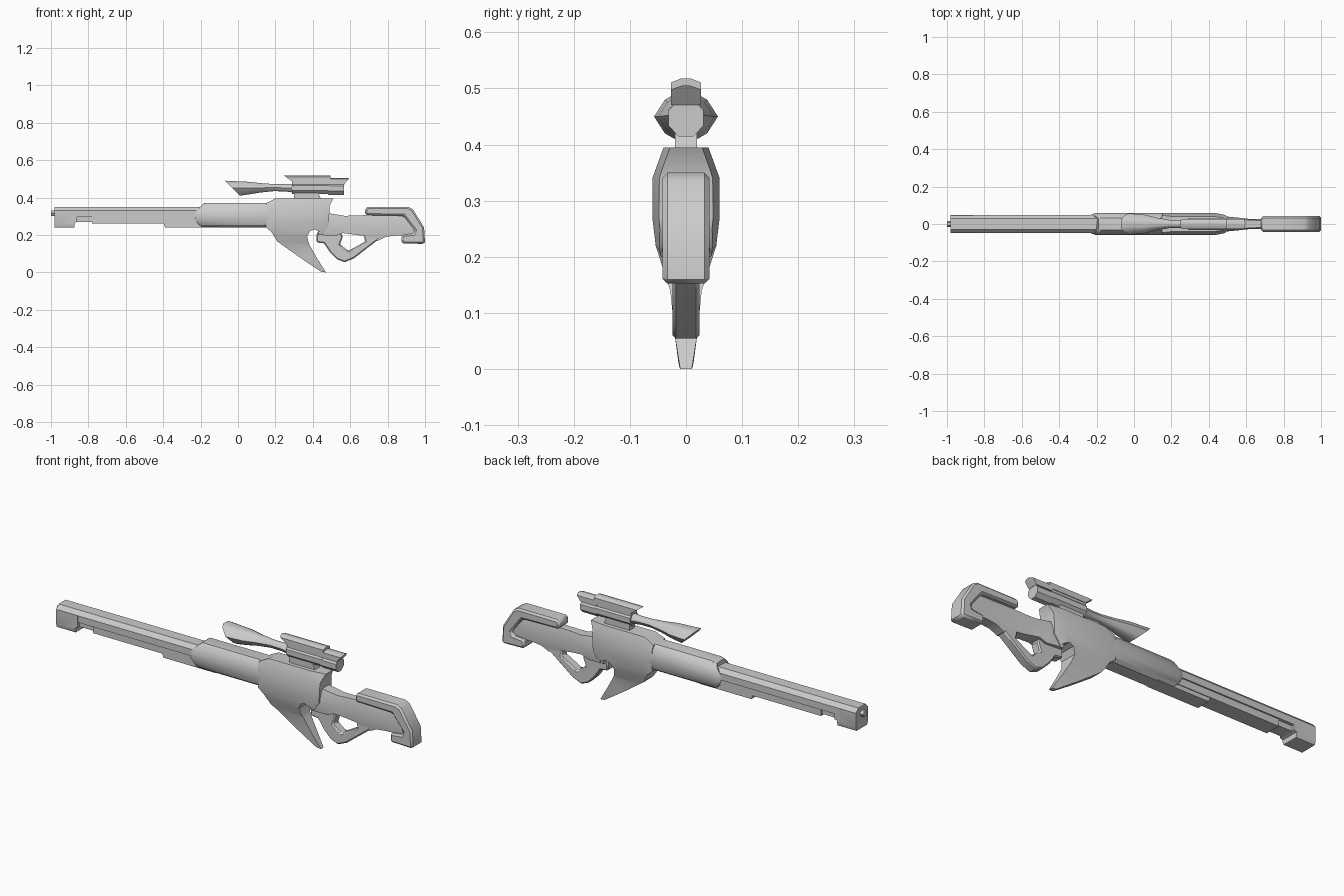
import bpy, bmesh, math
from mathutils import Vector

if "Cube" in bpy.data.objects:
    bpy.data.objects.remove(bpy.data.objects["Cube"])


def lerp(table, t):
    if t <= table[0][0]:
        return table[0][1]
    for (a, va), (b, vb) in zip(table, table[1:]):
        if t <= b:
            return va + (vb - va) * (t - a) / (b - a)
    return table[-1][1]


def finish(name, bm, bevel=0, angle=35):
    bmesh.ops.recalc_face_normals(bm, faces=bm.faces)
    me = bpy.data.meshes.new(name)
    bm.to_mesh(me)
    bm.free()
    ob = bpy.data.objects.new(name, me)
    bpy.context.collection.objects.link(ob)
    if bevel:
        mod = ob.modifiers.new("Bevel", 'BEVEL')
        mod.width = bevel
        mod.segments = 1
        mod.limit_method = 'ANGLE'
        mod.angle_limit = math.radians(50)
    bpy.ops.object.select_all(action='DESELECT')
    ob.select_set(True)
    bpy.context.view_layer.objects.active = ob
    bpy.ops.object.shade_smooth_by_angle(angle=math.radians(angle))
    return ob


def plate(name, profile, by_z, by_x=((0, 1),), bevel=0):
    """Side profile (x, z) with a half thickness that varies along z and x."""
    bm = bmesh.new()
    rings = [[bm.verts.new((x, y, z)) for x, z in profile] for y in (-1, 1)]
    for r in rings:
        bm.faces.new(r)
    n = len(profile)
    for i in range(n):
        j = (i + 1) % n
        bm.faces.new((rings[0][i], rings[0][j], rings[1][j], rings[1][i]))
    cuts = [((0, 0, z), (0, 0, 1)) for z, _ in by_z] + [((x, 0, 0), (1, 0, 0)) for x, _ in by_x]
    for co, no in cuts:
        bmesh.ops.bisect_plane(bm, geom=bm.verts[:] + bm.edges[:] + bm.faces[:],
                               dist=1e-5, plane_co=co, plane_no=no)
    for v in bm.verts:
        v.co.y *= lerp(by_z, v.co.z) * lerp(by_x, v.co.x)
    return finish(name, bm, bevel)


def loft(name, section, stations, angle=35):
    """Unit (y, z) section lofted along x; station = x, z, ry, rz, shear, vee."""
    bm = bmesh.new()
    rings = []
    for st in stations:
        x, zc, ry, rz, shear, vee = (tuple(st) + (0, 0))[:6]
        rings.append([bm.verts.new((x + shear * v + vee * abs(v), u * ry, zc + v * rz))
                      for u, v in section])
    n = len(section)
    for a, b in zip(rings, rings[1:]):
        for i in range(n):
            j = (i + 1) % n
            bm.faces.new((a[i], a[j], b[j], b[i]))
    bm.faces.new(rings[0])
    bm.faces.new(rings[-1])
    return finish(name, bm, 0, angle)


def ngon(n, turn=0.0):
    return [(math.cos(2 * math.pi * (i + turn) / n), math.sin(2 * math.pi * (i + turn) / n))
            for i in range(n)]


BOX = [(-1, -1), (1, -1), (1, 1), (-1, 1)]
CAPPED = [(-1, -1), (1, -1), (1, .25), (.6, 1), (-.6, 1), (-1, .25)]
ROOF = [(-1, -1), (1, -1), (1, .6), (.3, 1), (-.3, 1), (-1, .6)]
SHELL = [(.55, -1), (.85, -.8), (1, -.35), (1, .2), (.85, .7), (.55, 1)]
SHELL += [(-u, v) for u, v in reversed(SHELL)]
LENS = [(1, 0), (.66, .75), (.35, 1), (-.35, 1), (-.66, .75), (-1, 0),
        (-.66, -.75), (-.35, -1), (.35, -1), (.66, -.75)]

# barrel and its under parts
loft("barrel", CAPPED, [(-.98, .323, .047, .027), (-.1, .323, .047, .027)], 20)
loft("barrel_core", BOX, [(-.9, .288, .032, .019), (-.1, .288, .032, .019)])
loft("barrel_under_strip", BOX, [(-.78, .282, .04, .021), (-.1, .282, .04, .021)])
loft("barrel_rear_strip", BOX, [(-.4, .265, .036, .025, -.01), (-.1, .265, .036, .025)])
plate("muzzle_block", [(-.98, .33), (-.98, .24), (-.875, .24), (-.875, .265), (-.86, .27), (-.86, .33)],
      ((.24, .042), (.255, .0475), (.33, .0475)))
loft("muzzle_tip", ngon(6), [(-1, .316, .017, .017), (-.97, .316, .017, .017)])

# handguard with pointed front
loft("handguard", SHELL, [(-.24, .308, .05, .055, .01, .04), (-.215, .306, .058, .066, .008, .03),
                          (.2, .306, .058, .066)])

# receiver with the downward fang
plate("receiver", [(.15, .37), (.2, .395), (.51, .395), (.49, .355), (.485, .25), (.45, .2),
                   (.44, .215), (.41, .23), (.385, .22), (.37, .19), (.38, .15), (.42, .08), (.47, 0),
                   (.445, .003), (.33, .08), (.21, .165), (.18, .215), (.15, .24)],
      ((0, .012), (.06, .02), (.14, .028), (.185, .043), (.22, .054), (.27, .06), (.34, .06), (.395, .04)),
      ((.15, .95), (.19, 1), (.43, 1), (.51, .72)))

# stock, grip loop and shoulder pad
plate("stock", [(.42, .31), (.49, .315), (.57, .302), (.69, .306), (.89, .31), (.95, .22), (.94, .2),
                (.84, .196), (.79, .19), (.75, .17), (.68, .194), (.56, .21), (.52, .195), (.43, .2)],
      ((.17, .022), (.21, .027), (.27, .027), (.315, .018)),
      ((.45, 1.6), (.52, 1.4), (.62, 1), (.9, 1)))
plate("grip_loop", [(.435, .24), (.42, .2), (.42, .16), (.46, .155), (.49, .11), (.53, .07), (.57, .054), (.62, .075),
                    (.75, .175), (.75, .2), (.67, .21), (.68, .165), (.59, .115), (.545, .15), (.56, .19),
                    (.54, .24)],
      ((.05, .024), (.24, .024)), bevel=.006)
plate("shoulder_pad", [(.68, .306), (.68, .343), (.695, .35), (.91, .35), (.935, .337), (.995, .24),
                       (1, .16), (.995, .152), (.875, .155), (.875, .2), (.94, .207), (.945, .225), (.885, .302)],
      ((.15, .042), (.35, .042)), bevel=.009)

# scope
loft("scope_bell", LENS, [(-.03, .45, .057, .04, -.04), (.055, .45, .05, .034), (.12, .452, .034, .025),
                          (.19, .453, .022, .019), (.25, .452, .022, .019), (.31, .45, .03, .025)], 40)
loft("scope_body", ngon(8, .5), [(.29, .45, .034, .034), (.49, .45, .034, .034)])
loft("scope_eyepiece", ngon(8, .5), [(.48, .447, .034, .035), (.568, .447, .034, .035)])
loft("scope_cover", ROOF, [(.27, .5, .027, .018, -.025), (.494, .5, .027, .018)], 20)
loft("scope_cover_web", BOX, [(.29, .475, .024, .02), (.49, .475, .024, .02)])
loft("scope_rear_hood", ROOF, [(.48, .488, .027, .017), (.582, .488, .027, .017, .013)], 20)
loft("scope_mount", BOX, [(.3, .413, .02, .026), (.435, .413, .02, .026, -.01)])
